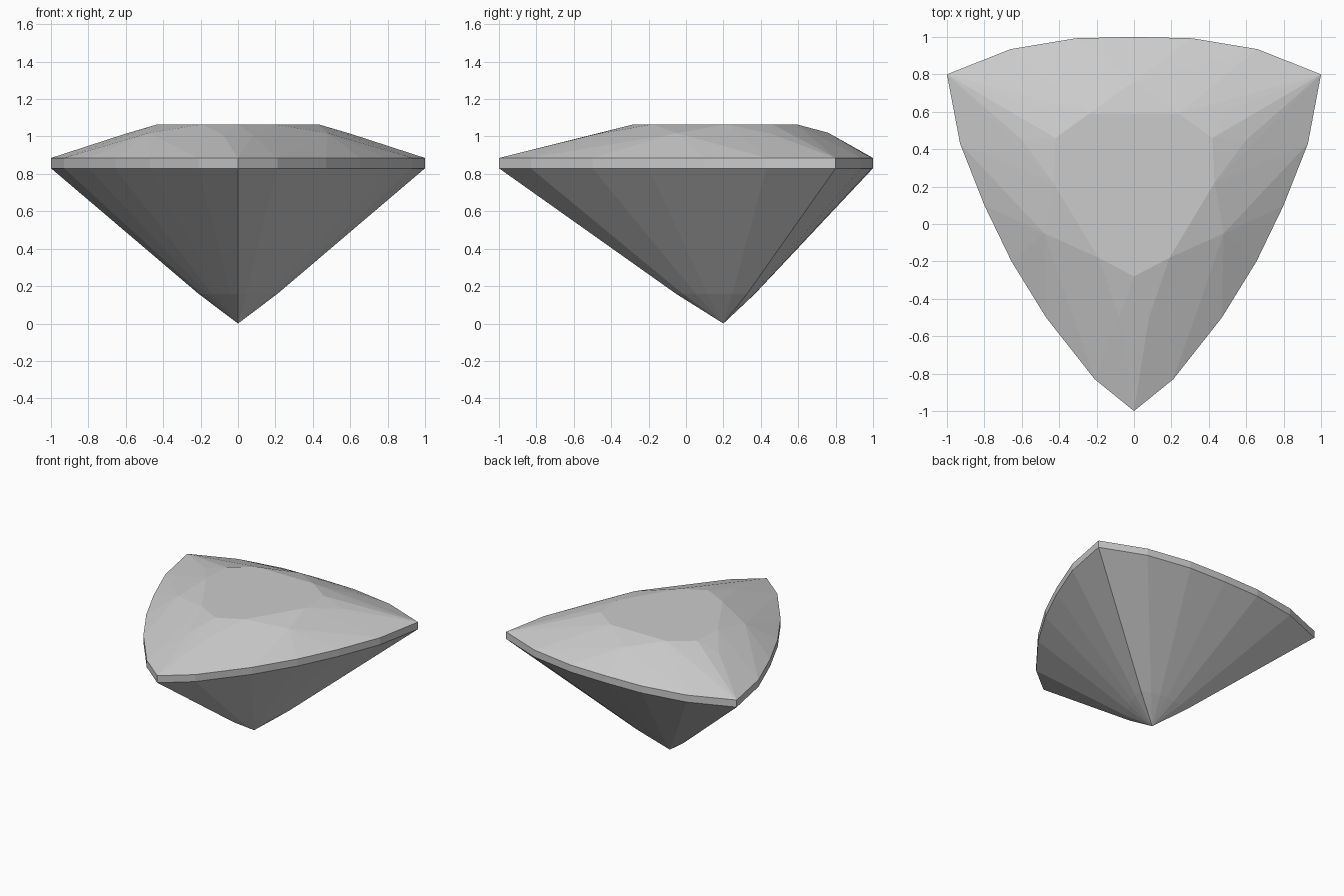
import bpy, bmesh

if "Cube" in bpy.data.objects:
    bpy.data.objects.remove(bpy.data.objects["Cube"])

Z_LOW, Z_HIGH, Z_TABLE = 0.83, 0.885, 1.065
CULET = (0.0, 0.2, 0.0)

grey = bpy.data.materials.new("gem grey")
grey.diffuse_color = (0.6, 0.6, 0.6, 1)
grey.use_nodes = True
grey.node_tree.nodes["Principled BSDF"].inputs["Base Color"].default_value = grey.diffuse_color


def mirrored(points):
    """Right half plus its mirror image across x = 0."""
    return points + [(-p[0], *p[1:]) for p in reversed(points) if p[0] > 0]


def finish(bm, name):
    bmesh.ops.recalc_face_normals(bm, faces=bm.faces)
    me = bpy.data.meshes.new(name)
    bm.to_mesh(me)
    bm.free()
    me.materials.append(grey)
    ob = bpy.data.objects.new(name, me)
    bpy.context.collection.objects.link(ob)


def faceted_shell(name, points, cap_z):
    """Convex facets around the points, left open on the plane z = cap_z."""
    bm = bmesh.new()
    for p in points:
        bm.verts.new(p)
    bmesh.ops.convex_hull(bm, input=bm.verts[:])
    cap = [f for f in bm.faces if all(abs(v.co.z - cap_z) < 1e-5 for v in f.verts)]
    bmesh.ops.delete(bm, geom=cap, context='FACES')
    bmesh.ops.dissolve_limit(bm, angle_limit=0.005, verts=bm.verts[:], edges=bm.edges[:])
    finish(bm, name)


# Rounded triangle outline, from the front tip to the back middle
outline = mirrored([(0, -1), (0.21, -0.83), (0.47, -0.5), (0.655, -0.2), (0.8, 0.1),
                    (0.93, 0.43), (1, 0.8), (0.66, 0.935), (0.31, 0.993), (0, 1)])

# Crown: flat table, facet points beside each tip and at the middle of each side
table = mirrored([(0, -0.28, Z_TABLE), (0.19, -0.18, Z_TABLE), (0.43, 0.22, Z_TABLE),
                  (0.42, 0.46, Z_TABLE), (0.24, 0.59, Z_TABLE)])
facets = mirrored([(0.08, -0.5, 1.008), (0.48, -0.05, 1.018), (0.6, 0.45, 1.015),
                   (0.51, 0.61, 1.015), (0, 0.76, 1.02)])
faceted_shell("crown", [(x, y, Z_HIGH) for x, y in outline] + table + facets, Z_HIGH)

# Girdle: thin upright band
bm = bmesh.new()
low = [bm.verts.new((x, y, Z_LOW)) for x, y in outline]
high = [bm.verts.new((x, y, Z_HIGH)) for x, y in outline]
for i in range(len(outline)):
    j = (i + 1) % len(outline)
    bm.faces.new((low[i], low[j], high[j], high[i]))
finish(bm, "girdle")

# Pavilion: long facets narrowing to a slightly blunter point
k = 0.21
lower_ring = [(x * k, CULET[1] + (y - CULET[1]) * k, 0.158) for x, y in outline]
faceted_shell("pavilion", [(x, y, Z_LOW) for x, y in outline] + lower_ring + [CULET], Z_LOW)
